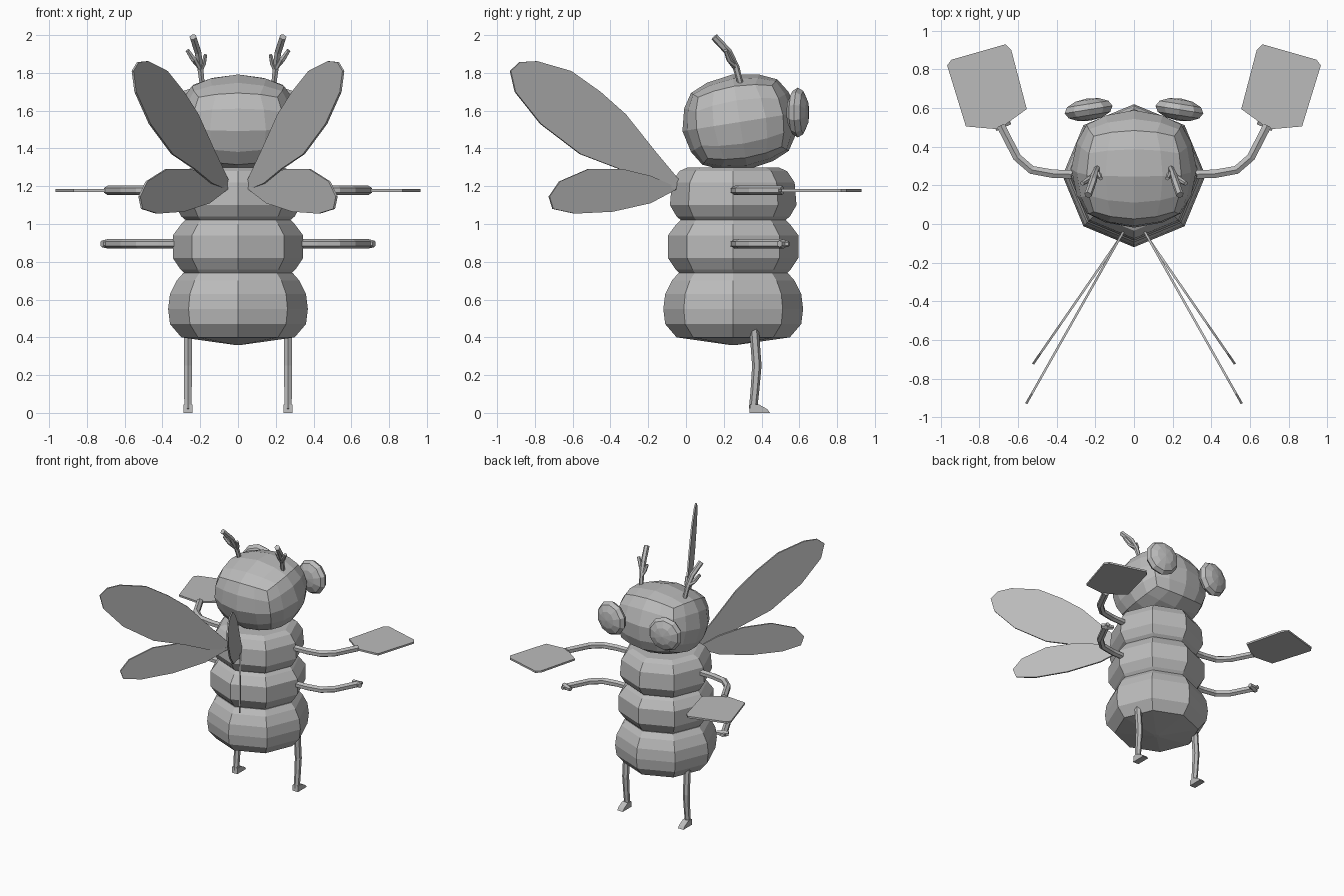
import bpy, bmesh, math
from mathutils import Vector, Matrix

cube = bpy.data.objects.get("Cube")
if cube:
    bpy.data.objects.remove(cube, do_unlink=True)

grey = bpy.data.materials.new("plain_grey")
grey.use_nodes = True
grey.diffuse_color = (0.5, 0.5, 0.5, 1)
grey.node_tree.nodes["Principled BSDF"].inputs["Base Color"].default_value = (0.5, 0.5, 0.5, 1)


def finish(name, bm):
    bmesh.ops.recalc_face_normals(bm, faces=bm.faces)
    mesh = bpy.data.meshes.new(name)
    bm.to_mesh(mesh)
    bm.free()
    mesh.materials.append(grey)
    obj = bpy.data.objects.new(name, mesh)
    bpy.context.collection.objects.link(obj)
    return obj


def loft(bm, rings):
    """Skin a list of point rings and cap both ends."""
    rows = [[bm.verts.new(p) for p in ring] for ring in rings]
    n = len(rows[0])
    for a, b in zip(rows, rows[1:]):
        for i in range(n):
            j = (i + 1) % n
            bm.faces.new((a[i], a[j], b[j], b[i]))
    bm.faces.new(rows[0])
    bm.faces.new(rows[-1])


def tube(bm, path, radii, sides=6):
    pts = [Vector(p) for p in path]
    rings = []
    for i, p in enumerate(pts):
        d = (pts[min(i + 1, len(pts) - 1)] - pts[max(i - 1, 0)]).normalized()
        ref = Vector((0, 0, 1)) if abs(d.z) < 0.7 else Vector((0, 1, 0))
        u = d.cross(ref).normalized()
        v = d.cross(u)
        r = radii[i]
        rings.append([p + r * (math.cos(a) * u + math.sin(a) * v)
                      for a in (math.tau * (k + 0.5) / sides for k in range(sides))])
    loft(bm, rings)


def plate(bm, outline, offset):
    """Thin slab on both sides of a planar outline."""
    off = Vector(offset)
    pts = [Vector(p) for p in outline]
    loft(bm, [[p - off for p in pts], [p + off for p in pts]])


def both_sides(name, build):
    """Build a part on the +x side and its mirror image."""
    for side, s in (("left", 1), ("right", -1)):
        bm = bmesh.new()
        build(bm)
        bmesh.ops.scale(bm, vec=(s, 1, 1), verts=bm.verts)
        finish(side + "_" + name, bm)


# Body: three octagonal bulging segments
CY = 0.25
segments = {
    "abdomen": [(0.36, 0.02), (0.4, 0.3), (0.47, 0.36), (0.55, 0.37), (0.63, 0.36), (0.7, 0.325), (0.74, 0.29)],
    "middle_body": [(0.735, 0.28), (0.76, 0.305), (0.82, 0.345), (0.94, 0.345), (1.0, 0.3), (1.03, 0.27)],
    "chest": [(1.015, 0.27), (1.04, 0.3), (1.1, 0.335), (1.22, 0.325), (1.28, 0.285), (1.3, 0.24)],
}
for name, profile in segments.items():
    bm = bmesh.new()
    loft(bm, [[(r * math.cos(k * math.tau / 8), CY + r * math.sin(k * math.tau / 8), z)
               for k in range(8)] for z, r in profile])
    finish(name, bm)

# Head: faceted rounded box, tipped back a little
bm = bmesh.new()
bmesh.ops.create_cube(bm, size=2)
bmesh.ops.subdivide_edges(bm, edges=bm.edges, cuts=3, use_grid_fill=True)
for v in bm.verts:
    v.co = v.co.lerp(v.co.normalized() * 1.18, 0.82)
    v.co = Vector((v.co.x * 0.283, v.co.y * 0.268, v.co.z * 0.222))
bmesh.ops.transform(bm, verts=bm.verts, matrix=Matrix.Translation((0, 0.285, 1.54))
                    @ Matrix.Rotation(math.radians(9), 4, "X"))
finish("head", bm)


# Eyes: flattened balls on the front of the head
def eye(bm):
    bmesh.ops.create_uvsphere(bm, u_segments=10, v_segments=6, radius=1)
    bmesh.ops.transform(bm, verts=bm.verts, matrix=Matrix.Translation((0.235, 0.592, 1.59))
                        @ Matrix.Rotation(math.radians(-9), 4, "Z")
                        @ Matrix.Rotation(math.radians(90), 4, "X")
                        @ Matrix.Diagonal((0.132, 0.132, 0.058, 1)))


both_sides("eye", eye)


# Antennae with two prongs
def antenna(bm):
    tube(bm, [(0.185, 0.3, 1.7), (0.2, 0.265, 1.83), (0.212, 0.225, 1.91), (0.238, 0.15, 1.99)],
         [0.014, 0.018, 0.02, 0.02])
    tube(bm, [(0.2, 0.26, 1.83), (0.235, 0.23, 1.87), (0.268, 0.21, 1.92)], [0.016, 0.016, 0.012])
    tube(bm, [(0.2, 0.27, 1.81), (0.182, 0.255, 1.85), (0.172, 0.235, 1.895)], [0.014, 0.014, 0.01])


both_sides("antenna", antenna)


# Arms: upper pair ends in paddles, lower pair in small forked hands
def arm(bm, z):
    tube(bm, [(0.25, 0.255, z), (0.42, 0.26, z), (0.53, 0.28, z), (0.605, 0.345, z), (0.69, 0.51, z)],
         [0.025] * 5)


def upper_arm(bm):
    arm(bm, 1.178)
    outline = [(0.555, 0.595), (0.635, 0.9), (0.665, 0.93), (0.945, 0.85),
               (0.967, 0.82), (0.87, 0.505), (0.7, 0.49)]
    plate(bm, [(x, y, 1.177) for x, y in outline], (0, 0, 0.007))


def lower_arm(bm):
    arm(bm, 0.895)
    tube(bm, [(0.64, 0.53, 0.895), (0.69, 0.515, 0.895), (0.72, 0.495, 0.895)], [0.016, 0.025, 0.018])
    tube(bm, [(0.69, 0.5, 0.895), (0.7, 0.545, 0.895)], [0.02, 0.015])


both_sides("upper_arm", upper_arm)
both_sides("lower_arm", lower_arm)


# Legs with small feet
def leg(bm):
    tube(bm, [(0.265, 0.36, 0.45), (0.265, 0.375, 0.25), (0.265, 0.365, 0.12), (0.265, 0.355, 0.02)],
         [0.025, 0.025, 0.023, 0.022])
    side = [(0.335, 0), (0.445, 0), (0.43, 0.02), (0.385, 0.045), (0.34, 0.045)]
    plate(bm, [(0.265, y, z) for y, z in side], (0.024, 0, 0))


both_sides("leg", leg)

# Wings: thin upright blades sweeping out behind
upper = [(-0.04, 1.18), (-0.19, 1.215), (-0.35, 1.29), (-0.56, 1.37), (-0.77, 1.53), (-0.905, 1.7),
         (-0.93, 1.81), (-0.88, 1.857), (-0.79, 1.862), (-0.61, 1.81), (-0.455, 1.7),
         (-0.32, 1.58), (-0.165, 1.385), (-0.04, 1.235)]
lower = [(-0.04, 1.19), (-0.19, 1.255), (-0.34, 1.292), (-0.52, 1.29), (-0.67, 1.225),
         (-0.725, 1.145), (-0.705, 1.08), (-0.59, 1.055), (-0.39, 1.065), (-0.19, 1.11)]


def wing(outline, root, slope):
    def build(bm):
        plate(bm, [(root - slope * (y + 0.04), y, z) for y, z in outline], (0.005, 0.003, 0))
    return build


both_sides("upper_wing", wing(upper, 0.055, 0.565))
both_sides("lower_wing", wing(lower, 0.05, 0.69))
